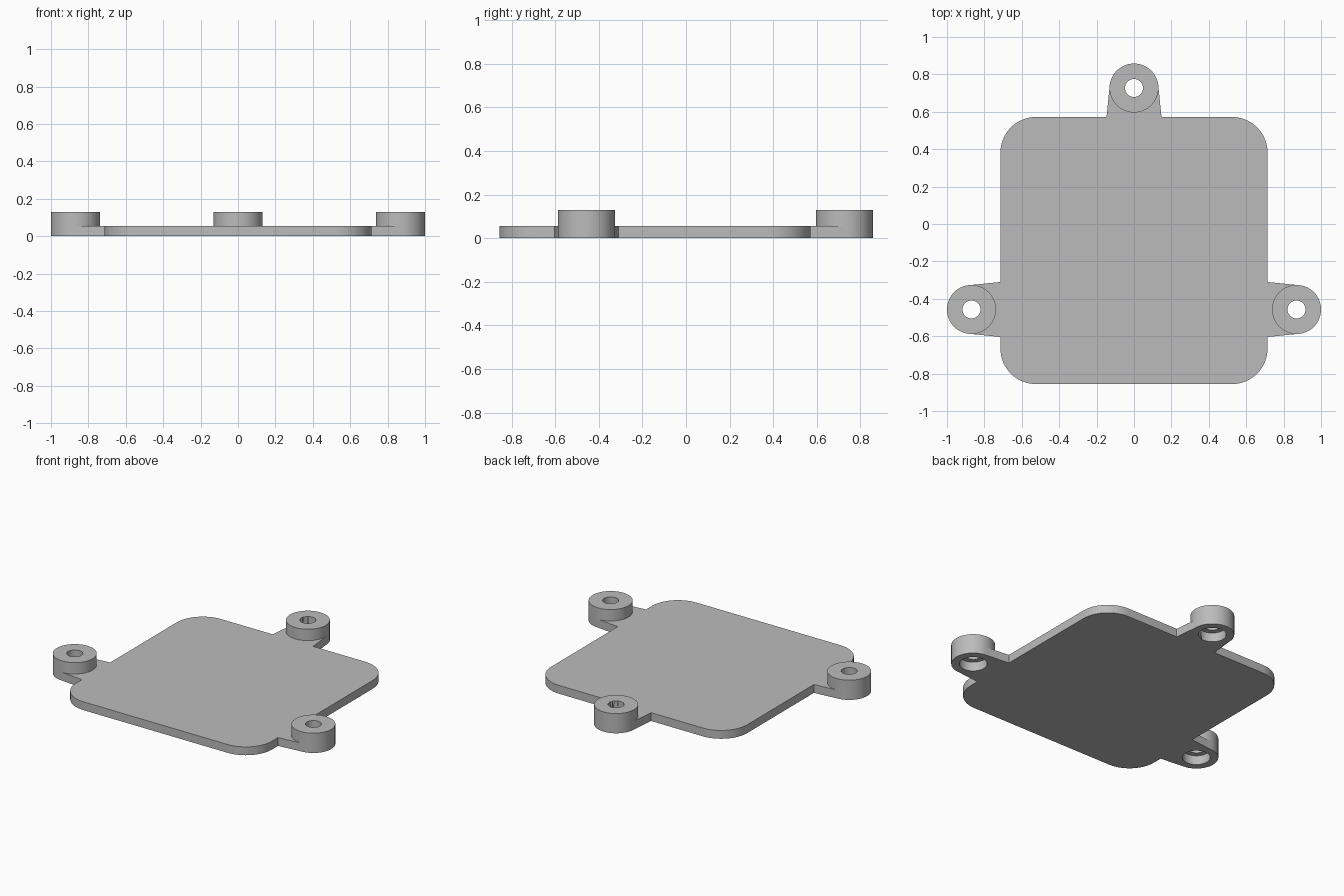
import bpy, bmesh, math
from mathutils import Vector

if "Cube" in bpy.data.objects:
    bpy.data.objects.remove(bpy.data.objects["Cube"], do_unlink=True)

HALF, MID_Y, CORNER, THICK = 0.714, -0.142, 0.19, 0.055
BOSS_R, BOSS_H, HOLE_R, BORE_R, BORE_D = 0.131, 0.13, 0.048, 0.083, 0.06
# Boss centre and outward direction of each mounting ear
EARS = [((0.869, -0.457), (1, 0)), ((0, 0.727), (0, 1)), ((-0.869, -0.457), (-1, 0))]

grey = bpy.data.materials.new("plain grey")
grey.use_nodes = True
grey.diffuse_color = (0.5, 0.5, 0.5, 1)
grey.node_tree.nodes["Principled BSDF"].inputs["Base Color"].default_value = (0.5, 0.5, 0.5, 1)


def make_object(name, bm):
    bmesh.ops.recalc_face_normals(bm, faces=bm.faces)
    mesh = bpy.data.meshes.new(name)
    bm.to_mesh(mesh)
    bm.free()
    mesh.materials.append(grey)
    obj = bpy.data.objects.new(name, mesh)
    bpy.context.collection.objects.link(obj)
    return obj


def prism(name, outline, height):
    bm = bmesh.new()
    face = bm.faces.new([bm.verts.new((x, y, 0)) for x, y in outline])
    top = bmesh.ops.extrude_face_region(bm, geom=[face])["geom"]
    verts = [v for v in top if isinstance(v, bmesh.types.BMVert)]
    bmesh.ops.translate(bm, verts=verts, vec=(0, 0, height))
    return make_object(name, bm)


def lathe(name, profile, centre, steps=64):
    bm = bmesh.new()
    verts = [bm.verts.new((r, 0, z)) for r, z in profile]
    edges = [bm.edges.new(pair) for pair in zip(verts, verts[1:])]
    bmesh.ops.spin(bm, geom=verts + edges, cent=(0, 0, 0), axis=(0, 0, 1),
                   angle=math.tau, steps=steps, use_merge=True)
    bmesh.ops.remove_doubles(bm, verts=bm.verts, dist=1e-5)
    bmesh.ops.translate(bm, verts=bm.verts, vec=(*centre, 0))
    return make_object(name, bm)


def combine(target, tool, operation):
    mod = target.modifiers.new(operation, 'BOOLEAN')
    mod.operation, mod.solver, mod.object = operation, 'EXACT', tool
    bpy.context.view_layer.objects.active = target
    bpy.ops.object.modifier_apply(modifier=mod.name)
    bpy.data.objects.remove(tool, do_unlink=True)


# Plate outline: rounded corners with a tapered tab for each ear
outline = []
for i in range(4):
    out = Vector((math.cos(i * math.pi / 2), math.sin(i * math.pi / 2)))
    side = Vector((-out.y, out.x))
    for centre, direction in EARS:
        if (Vector(direction) - out).length < 0.1:
            c = Vector(centre)
            edge = out * HALF + Vector((0, MID_Y))
            root = c + out * (edge - c).dot(out)
            tip = c + out * 0.01
            outline += [root - side * 0.147, tip - side * 0.13,
                        tip + side * 0.13, root + side * 0.147]
    corner = (out + side) * (HALF - CORNER) + Vector((0, MID_Y))
    for k in range(17):
        a = (i + k / 16) * math.pi / 2
        outline.append(corner + CORNER * Vector((math.cos(a), math.sin(a))))
cover = prism("cover_plate", outline, THICK)

# Raised bosses, then stepped screw holes, wider underneath
for centre, _ in EARS:
    boss = lathe("boss", [(0, 0), (BOSS_R, 0), (BOSS_R, BOSS_H), (0, BOSS_H)], centre)
    combine(cover, boss, 'UNION')
for centre, _ in EARS:
    hole = lathe("hole_cutter", [(0, -0.1), (BORE_R, -0.1), (BORE_R, BORE_D),
                                 (HOLE_R, BORE_D), (HOLE_R, 0.3), (0, 0.3)], centre)
    combine(cover, hole, 'DIFFERENCE')

# Smooth curved walls with crisp edges
bpy.ops.object.select_all(action='DESELECT')
cover.select_set(True)
bpy.context.view_layer.objects.active = cover
bpy.ops.object.shade_smooth_by_angle(angle=math.radians(30))
